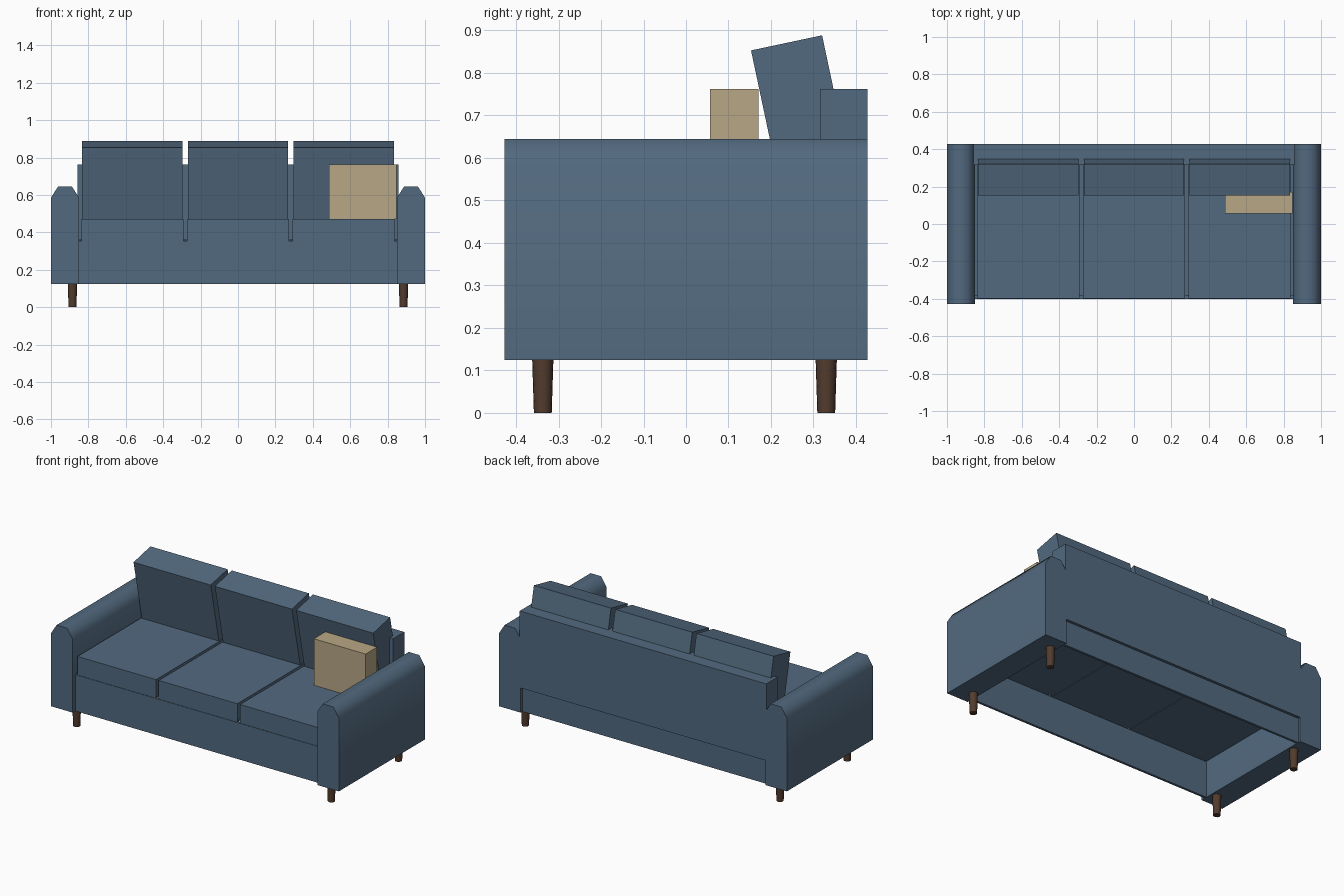
import bpy, bmesh, math
from mathutils import Matrix, Vector

if "Cube" in bpy.data.objects:
    bpy.data.objects.remove(bpy.data.objects["Cube"])


def material(name, rgb):
    m = bpy.data.materials.new(name)
    m.diffuse_color = (*rgb, 1)
    m.use_nodes = True
    m.node_tree.nodes["Principled BSDF"].inputs["Base Color"].default_value = m.diffuse_color
    return m


BLUE = material("blue fabric", (0.085, 0.143, 0.212))
TAN = material("tan fabric", (0.48, 0.39, 0.235))
WOOD = material("dark wood", (0.085, 0.045, 0.027))


def finish(name, bm, mat, smooth=None):
    bmesh.ops.recalc_face_normals(bm, faces=bm.faces)
    me = bpy.data.meshes.new(name)
    bm.to_mesh(me)
    bm.free()
    me.materials.append(mat)
    ob = bpy.data.objects.new(name, me)
    bpy.context.collection.objects.link(ob)
    if smooth:
        bpy.ops.object.select_all(action='DESELECT')
        ob.select_set(True)
        bpy.context.view_layer.objects.active = ob
        bpy.ops.object.shade_smooth_by_angle(angle=math.radians(smooth))
    return ob


def box(name, x, y, z, mat=BLUE):
    """Box from (min, max) ranges."""
    bm = bmesh.new()
    size = [r[1] - r[0] for r in (x, y, z)]
    mid = Vector([(r[0] + r[1]) / 2 for r in (x, y, z)])
    bmesh.ops.create_cube(bm, size=1, matrix=Matrix.Translation(mid) @ Matrix.Diagonal((*size, 1)))
    return finish(name, bm, mat)


def prism(name, profile, axis, start, end, mat=BLUE, smooth=None):
    """Extrude a 2D profile along x (profile is y,z) or y (profile is x,z)."""
    bm = bmesh.new()
    pts = [(start, a, b) if axis == 'x' else (a, start, b) for a, b in profile]
    face = bm.faces.new([bm.verts.new(p) for p in pts])
    new = bmesh.ops.extrude_face_region(bm, geom=[face])['geom']
    d = end - start
    bmesh.ops.translate(bm, verts=[v for v in new if isinstance(v, bmesh.types.BMVert)],
                        vec=(d, 0, 0) if axis == 'x' else (0, d, 0))
    return finish(name, bm, mat, smooth)


# Arms with a rounded-off top
for s, side in ((-1, "left"), (1, "right")):
    prof = [(1, 0.125), (1, 0.585), (0.962, 0.645), (0.888, 0.645), (0.85, 0.585), (0.85, 0.125)]
    prism(side + "_arm", [(s * x, z) for x, z in prof], 'y', -0.427, 0.427, smooth=60)

# Open-bottomed base: front rail, rear panel, thin deck showing in the cushion gaps
box("front_rail", (-0.852, 0.852), (-0.40, -0.385), (0.125, 0.353))
box("rear_panel", (-0.852, 0.852), (0.395, 0.41), (0.125, 0.353))
box("seat_deck", (-0.852, 0.852), (-0.385, 0.40), (0.356, 0.364))

# Backrest
box("backrest", (-0.857, 0.857), (0.315, 0.427), (0.28, 0.762))

# Seat and leaning back cushions
a = math.radians(12)
down = Vector((math.sin(a), -math.cos(a)))
back = Vector((math.cos(a), math.sin(a)))
top = Vector((0.153, 0.853))
lean = [top, top + back * 0.171, top + back * 0.171 + down * 0.40, top + down * 0.40]
for i, side in enumerate(("left", "middle", "right")):
    cx = (i - 1) * 0.565
    box(side + "_seat_cushion", (cx - 0.273, cx + 0.273), (-0.397, 0.33), (0.353, 0.47))
    prism(side + "_back_cushion", lean, 'x', cx - 0.268, cx + 0.268)

# Throw pillow
box("throw_pillow", (0.487, 0.847), (0.057, 0.171), (0.47, 0.762), TAN)

# Tapered legs
for x, side in ((-0.885, "left"), (0.885, "right")):
    for y, end in ((-0.337, "front"), (0.33, "back")):
        bm = bmesh.new()
        bmesh.ops.create_cone(bm, cap_ends=True, segments=16, radius1=0.021, radius2=0.025,
                              depth=0.127, matrix=Matrix.Translation((x, y, 0.0635)))
        finish(f"{end}_{side}_leg", bm, WOOD, smooth=40)
